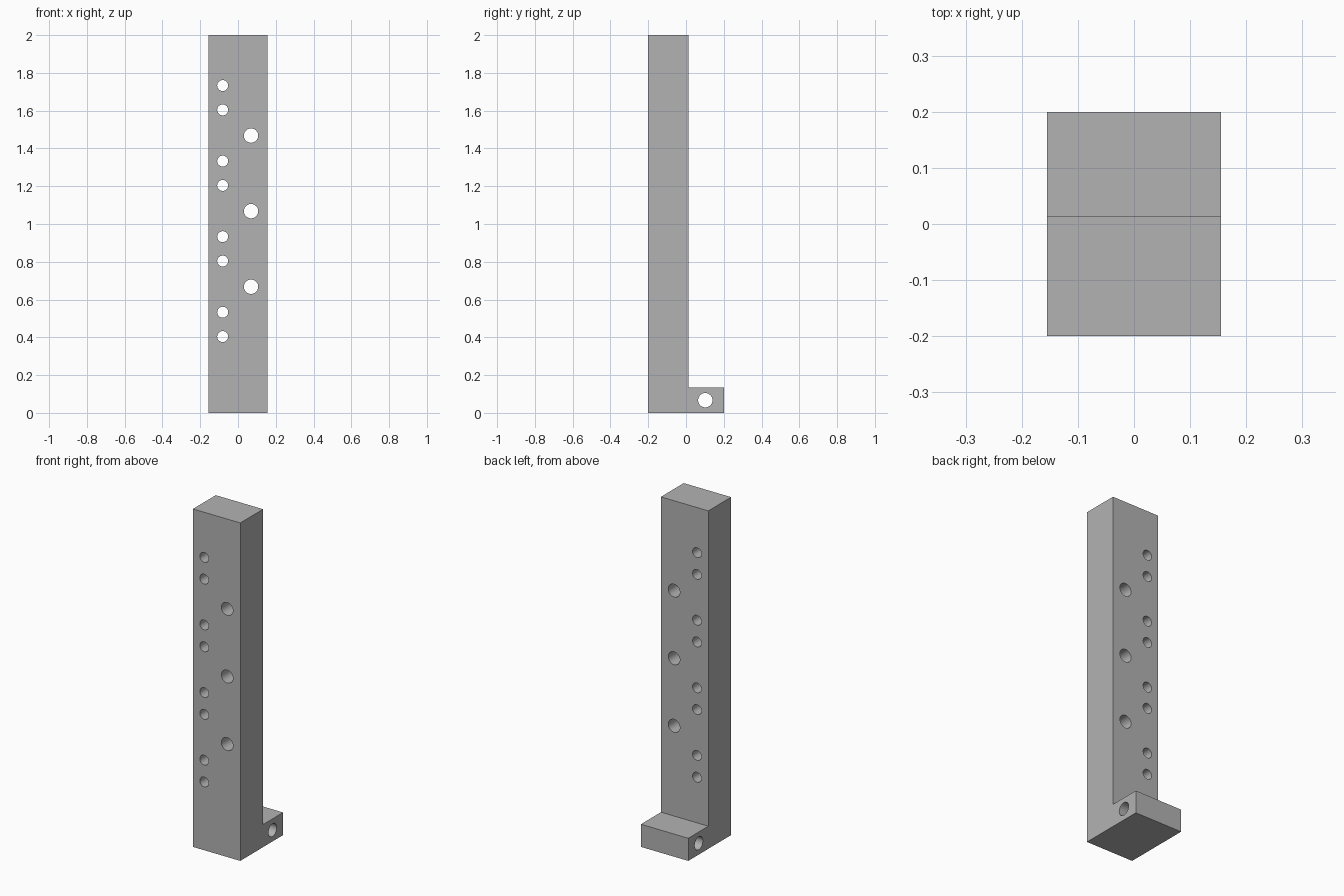
import bpy
import bmesh
import math

cube = bpy.data.objects.get("Cube")
if cube:
    bpy.data.objects.remove(cube, do_unlink=True)

grey = bpy.data.materials.new("machined_grey")
grey.use_nodes = True
grey.diffuse_color = (0.45, 0.45, 0.45, 1)
grey.node_tree.nodes["Principled BSDF"].inputs["Base Color"].default_value = grey.diffuse_color

HALF_WIDTH = 0.155
FRONT, STEP, BACK = -0.2, 0.013, 0.2
FOOT_TOP, TOP = 0.134, 2.0

# L-shaped bracket: side profile extruded across x
profile = [(FRONT, 0), (BACK, 0), (BACK, FOOT_TOP), (STEP, FOOT_TOP), (STEP, TOP), (FRONT, TOP)]
bm = bmesh.new()
face = bm.faces.new([bm.verts.new((-HALF_WIDTH, y, z)) for y, z in profile])
ext = bmesh.ops.extrude_face_region(bm, geom=[face])
moved = [v for v in ext["geom"] if isinstance(v, bmesh.types.BMVert)]
bmesh.ops.translate(bm, verts=moved, vec=(2 * HALF_WIDTH, 0, 0))
bmesh.ops.recalc_face_normals(bm, faces=bm.faces)
mesh = bpy.data.meshes.new("bracket_bar")
bm.to_mesh(mesh)
bm.free()
mesh.materials.append(grey)
bar = bpy.data.objects.new("bracket_bar", mesh)
bpy.context.collection.objects.link(bar)


def drill(location, radius, rotation):
    """Cut a round through-hole in the bar."""
    bpy.ops.mesh.primitive_cylinder_add(vertices=40, radius=radius, depth=0.6,
                                        location=location, rotation=rotation)
    cutter = bpy.context.object
    cutter.name = "hole_cutter"
    cutter.hide_render = True
    cutter.data.materials.append(grey)
    bpy.context.view_layer.objects.active = bar
    mod = bar.modifiers.new("hole", 'BOOLEAN')
    mod.operation = 'DIFFERENCE'
    mod.solver = 'EXACT'
    mod.object = cutter
    bpy.ops.object.modifier_apply(modifier=mod.name)
    bpy.data.objects.remove(cutter, do_unlink=True)


ALONG_Y = (math.pi / 2, 0, 0)
ALONG_X = (0, math.pi / 2, 0)

# Pairs of small holes
for i in range(4):
    for z in (0.404, 0.533):
        drill((-0.081, 0, z + 0.4 * i), 0.029, ALONG_Y)

# Large holes
for i in range(3):
    drill((0.069, 0, 0.668 + 0.4 * i), 0.038, ALONG_Y)

# Cross hole through the foot
drill((0, 0.102, 0.067), 0.038, ALONG_X)

# Smooth hole walls, sharp block edges
bpy.ops.object.select_all(action='DESELECT')
bar.select_set(True)
bpy.context.view_layer.objects.active = bar
bpy.ops.object.shade_smooth_by_angle(angle=math.radians(30))
